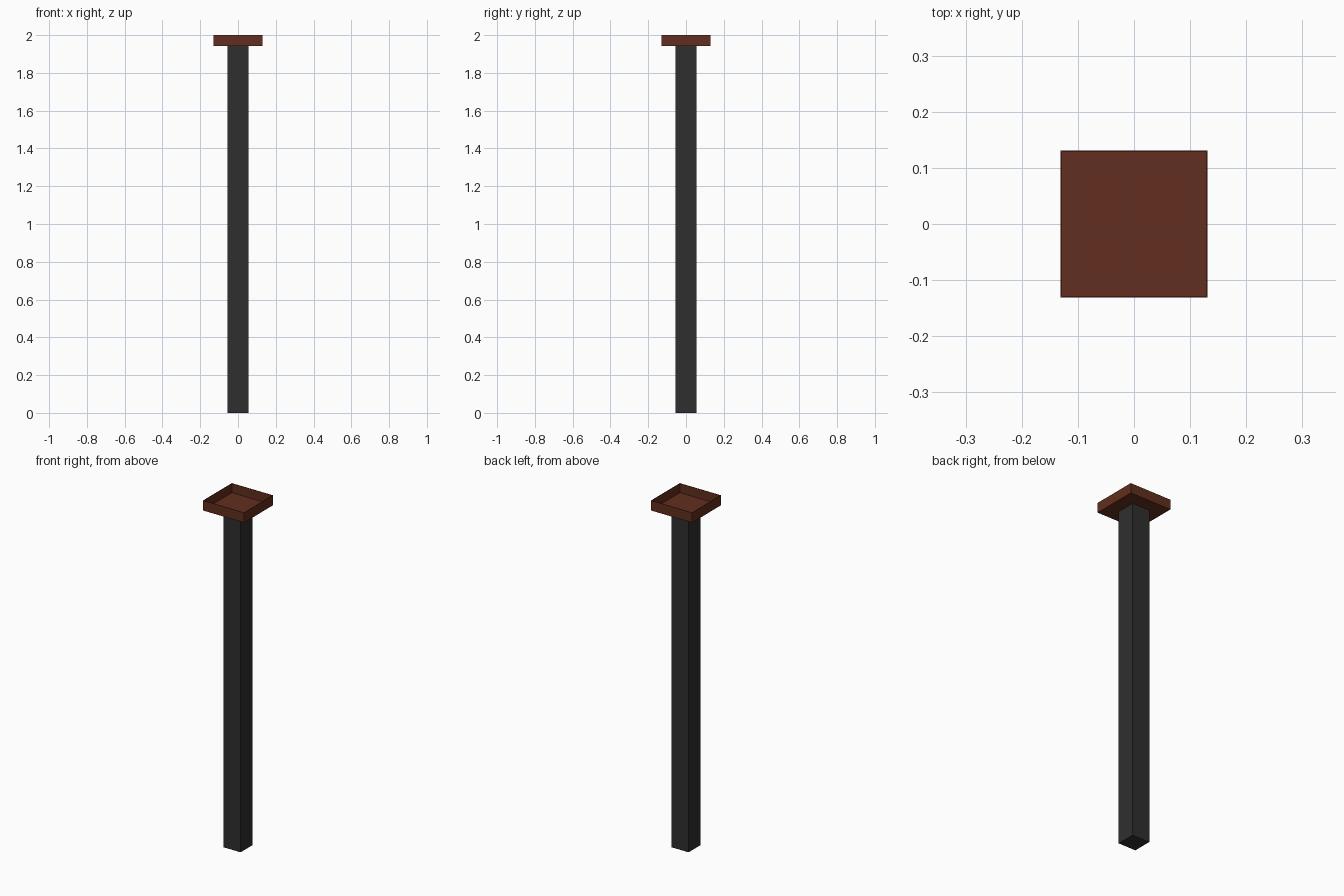
import bpy, bmesh
from mathutils import Matrix, Vector

if "Cube" in bpy.data.objects:
    bpy.data.objects.remove(bpy.data.objects["Cube"])


def material(name, color):
    m = bpy.data.materials.new(name)
    m.diffuse_color = (*color, 1)
    m.use_nodes = True
    m.node_tree.nodes["Principled BSDF"].inputs["Base Color"].default_value = m.diffuse_color
    return m


def box(name, half, z0, z1, mat):
    bm = bmesh.new()
    bmesh.ops.create_cube(bm, size=1, matrix=Matrix.Translation((0, 0, (z0 + z1) / 2))
                          @ Matrix.Diagonal((2 * half, 2 * half, z1 - z0, 1)))
    return bm, name, mat


def finish(bm, name, mat):
    me = bpy.data.meshes.new(name)
    bm.to_mesh(me)
    bm.free()
    me.materials.append(mat)
    ob = bpy.data.objects.new(name, me)
    bpy.context.collection.objects.link(ob)
    return ob


black = material("dark_metal", (0.028, 0.028, 0.028))
brown = material("brown_wood", (0.12, 0.028, 0.013))

BASE, TOP, WALL = 1.943, 2.0, 0.004

# square post
finish(*box("post", 0.055, 0, BASE, black))

# shallow open tray: inset the top face and push it down to form the floor
bm, name, mat = box("tray", 0.131, BASE, TOP, brown)
bm.normal_update()
top = max(bm.faces, key=lambda f: f.calc_center_median().z)
bmesh.ops.inset_region(bm, faces=[top], thickness=WALL)
floor = bmesh.ops.extrude_discrete_faces(bm, faces=[top])["faces"][0]
bmesh.ops.translate(bm, verts=floor.verts, vec=Vector((0, 0, BASE + WALL - TOP)))
finish(bm, name, mat)
